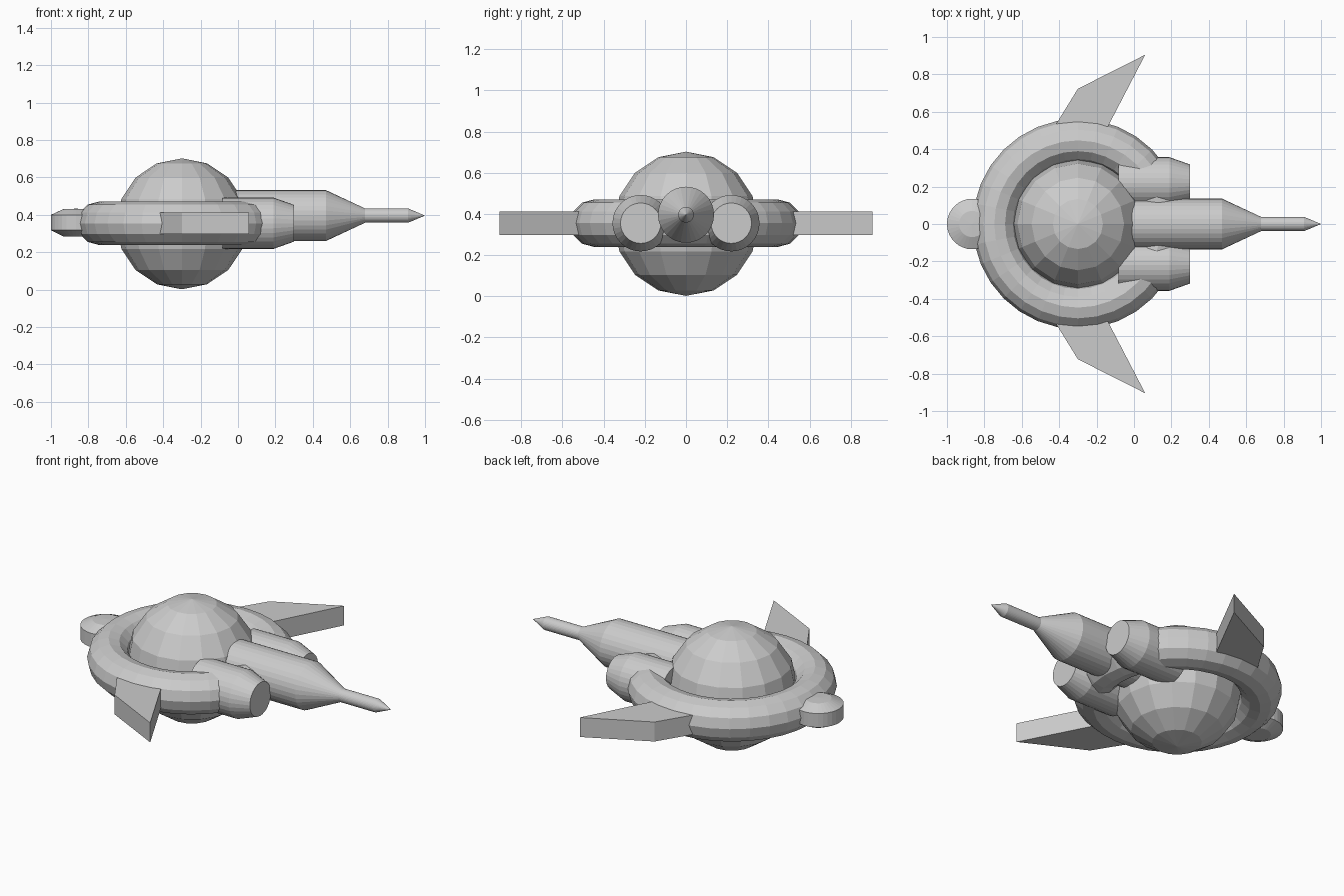
import bpy, bmesh, math
from mathutils import Matrix, Vector

cube = bpy.data.objects.get("Cube")
if cube:
    bpy.data.objects.remove(cube, do_unlink=True)

grey = bpy.data.materials.new("hull_grey")
grey.use_nodes = True
colour = (0.6, 0.6, 0.6, 1)
grey.diffuse_color = colour
grey.node_tree.nodes["Principled BSDF"].inputs["Base Color"].default_value = colour

HUB_X = -0.3
RING_Z = 0.355


def finish(name, bm):
    bmesh.ops.remove_doubles(bm, verts=bm.verts, dist=0.0001)
    bmesh.ops.recalc_face_normals(bm, faces=bm.faces)
    mesh = bpy.data.meshes.new(name)
    bm.to_mesh(mesh)
    bm.free()
    mesh.materials.append(grey)
    obj = bpy.data.objects.new(name, mesh)
    bpy.context.collection.objects.link(obj)
    return obj


def lathe(name, profile, centre, steps, along_x=False, closed=False):
    """Spin (radius, height) points around an axis through centre."""
    bm = bmesh.new()
    verts = [bm.verts.new((r, 0, h)) for r, h in profile]
    pairs = list(zip(verts, verts[1:]))
    if closed:
        pairs.append((verts[-1], verts[0]))
    edges = [bm.edges.new(p) for p in pairs]
    bmesh.ops.spin(bm, geom=verts + edges, cent=(0, 0, 0), axis=(0, 0, 1),
                   angle=math.tau, steps=steps, use_merge=True)
    if along_x:
        bm.transform(Matrix.Rotation(math.pi / 2, 4, 'Y'))
    bm.transform(Matrix.Translation(centre))
    return finish(name, bm)


# Central globe
bm = bmesh.new()
bmesh.ops.create_uvsphere(bm, u_segments=16, v_segments=8, radius=0.35)
bm.transform(Matrix.Translation((HUB_X, 0, 0.352)))
finish("globe", bm)

# Ring around the globe
section = [(0.447 + 0.115 * math.cos(a), 0.115 * math.sin(a))
           for a in (math.tau * i / 12 for i in range(12))]
lathe("ring", section, (HUB_X, 0, RING_Z), 32, closed=True)

# Nose barrel with its cone, thin tube and pointed tip
lathe("nose_barrel",
      [(0, -0.15), (0.136, -0.15), (0.136, 0.47), (0.038, 0.68),
       (0.038, 0.91), (0, 1.0)],
      (0, 0, 0.396), 32, along_x=True)

# Pod at the rear of the ring
lathe("rear_pod",
      [(0, 0.285), (0.07, 0.285), (0.135, 0.318), (0.135, 0.4),
       (0.07, 0.43), (0, 0.433)],
      (-0.865, 0, 0), 32)

# Paired engines and swept fins
outline = [(-0.45, 0.48), (-0.3, 0.723), (0.06, 0.905), (-0.161, 0.48)]
for side, s in (("left", 1), ("right", -1)):
    lathe(side + "_engine",
          [(0, -0.083), (0.137, -0.083), (0.137, 0.19), (0.098, 0.3), (0, 0.3)],
          (0, 0.22 * s, RING_Z), 32, along_x=True)

    bm = bmesh.new()
    base = bm.faces.new([bm.verts.new((x, y * s, 0.297)) for x, y in outline])
    top = bmesh.ops.extrude_face_region(bm, geom=[base])["geom"]
    bmesh.ops.translate(bm, vec=Vector((0, 0, 0.115)),
                        verts=[v for v in top if isinstance(v, bmesh.types.BMVert)])
    # Close the underside when the extrusion consumed the first face
    bmesh.ops.holes_fill(bm, edges=bm.edges, sides=4)
    finish(side + "_fin", bm)
